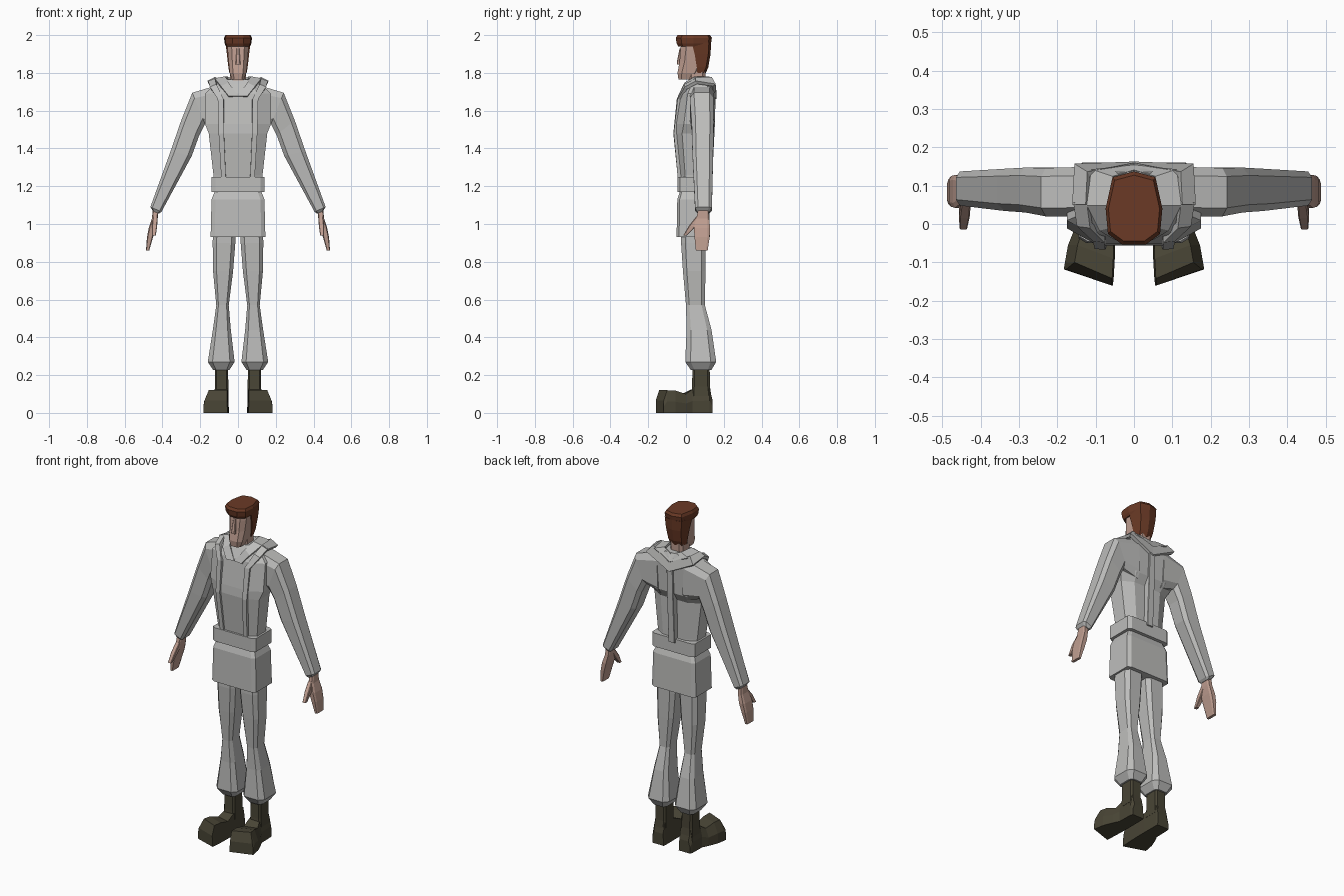
import bpy, bmesh
from mathutils import Vector


def material(name, r, g, b):
    m = bpy.data.materials.new(name)
    m.diffuse_color = (r, g, b, 1)
    return m


CLOTH = material("grey cloth", 0.51, 0.51, 0.50)
SKIN = material("skin", 0.52, 0.34, 0.28)
HAIR = material("brown hair", 0.145, 0.042, 0.019)
BOOT = material("dark leather", 0.066, 0.059, 0.036)


def finish(name, bm, mat, mirror=False):
    bmesh.ops.recalc_face_normals(bm, faces=bm.faces[:])
    me = bpy.data.meshes.new(name)
    bm.to_mesh(me)
    bm.free()
    me.materials.append(mat)
    ob = bpy.data.objects.new(name, me)
    bpy.context.collection.objects.link(ob)
    if mirror:
        ob.modifiers.new("mirror", 'MIRROR').use_mirror_merge = False
    return ob


def octagon(a, b, y0, y1, cut):
    """Chamfered ring between (x, z) points a and b, spanning y0..y1."""
    mid = Vector(((a[0] + b[0]) / 2, (y0 + y1) / 2, (a[1] + b[1]) / 2))
    u = Vector(((b[0] - a[0]) / 2, 0, (b[1] - a[1]) / 2))
    v = Vector((0, (y1 - y0) / 2, 0))
    k = 1 - cut
    pat = [(1, k), (k, 1), (-k, 1), (-1, k), (-1, -k), (-k, -1), (k, -1), (1, -k)]
    return [mid + u * p + v * q for p, q in pat]


def loft(name, rings, mat, mirror=False):
    bm = bmesh.new()
    vs = [[bm.verts.new(p) for p in r] for r in rings]
    n = len(vs[0])
    for a, b in zip(vs, vs[1:]):
        for i in range(n):
            j = (i + 1) % n
            bm.faces.new((a[i], a[j], b[j], b[i]))
    bm.faces.new(vs[0])
    bm.faces.new(vs[-1])
    return finish(name, bm, mat, mirror)


def stack(name, rows, mat, cut=0.35, mirror=False):
    """Rows of (z, x0, x1, y front, y back)."""
    return loft(name, [octagon((x0, z), (x1, z), y0, y1, cut)
                       for z, x0, x1, y0, y1 in rows], mat, mirror)


def body(name, rows, mat, cut=0.35):
    """Centred rows of (z, half width, y front, y back)."""
    return stack(name, [(z, -w, w, a, b) for z, w, a, b in rows], mat, cut)


def ribbon(name, left, right, thick, mat):
    """Thick mirrored band between two edge lines."""
    bm = bmesh.new()
    a = [bm.verts.new(p) for p in left]
    b = [bm.verts.new(p) for p in right]
    for i in range(len(a) - 1):
        bm.faces.new((a[i], b[i], b[i + 1], a[i + 1]))
    ob = finish(name, bm, mat)
    s = ob.modifiers.new("thickness", 'SOLIDIFY')
    s.thickness, s.offset = thick, 0
    ob.modifiers.new("mirror", 'MIRROR').use_mirror_merge = False
    return ob


# Jacket body with overhanging upper back
body("jacket_body", [
    (1.20, .130, -.030, .110), (1.26, .130, -.035, .110),
    (1.48, .155, -.056, .112), (1.53, .175, -.052, .142),
    (1.69, .175, -.028, .148), (1.74, .125, .000, .145),
    (1.765, .075, .015, .135)], CLOTH, .42)

# Belt and tunic skirt
body("belt", [(1.17, .141, -.046, .128), (1.25, .141, -.046, .128)], CLOTH, .15)
body("tunic_skirt", [(.93, .145, -.050, .127), (1.13, .140, -.046, .122),
                     (1.18, .120, -.030, .105)], CLOTH, .15)

# Sleeves
loft("sleeve", [octagon(a, b, y0, y1, .35) for a, b, y0, y1 in [
    ((.08, 1.50), (.09, 1.74), .02, .150),
    ((.175, 1.53), (.242, 1.695), .02, .146),
    ((.205, 1.47), (.300, 1.55), .030, .147),
    ((.245, 1.36), (.357, 1.385), .034, .144),
    ((.405, 1.065), (.464, 1.090), .048, .137),
    ((.418, 1.055), (.450, 1.068), .060, .125)]], CLOTH, True)

# Hands: palm with fingers, and a thumb
stack("hand", [(1.08, .420, .452, .065, .118), (1.03, .425, .455, .055, .122),
               (.98, .435, .472, .042, .128), (.93, .450, .482, .045, .125),
               (.86, .470, .487, .052, .115)], SKIN, .3, True)
stack("thumb", [(1.04, .425, .450, .055, .090), (.99, .428, .456, .015, .055),
                (.94, .435, .455, -.014, .006)], SKIN, .25, True)

# Trousers
stack("trouser_leg", [
    (1.00, .012, .132, -.025, .105), (.90, .014, .134, -.026, .104),
    (.75, .026, .132, -.016, .103), (.57, .049, .115, .000, .100),
    (.44, .038, .133, .003, .135), (.27, .018, .160, -.004, .160),
    (.228, .045, .132, .025, .135)], CLOTH, .35, True)

# Boots: shaft, then foot profile from heel to splayed toe
stack("boot_shaft", [(.26, .053, .122, .035, .125), (.14, .051, .122, .032, .127),
                     (.09, .050, .126, .028, .134)], BOOT, .25, True)


def foot_ring(x0, x1, yin, yout, h, bevel):
    return [(x0, yin, 0), (x1, yout, 0), (x1, yout, h * .5),
            (x1 - bevel, yout, h), (x0 + .004, yin, h)]


loft("boot_foot", [foot_ring(*r) for r in [
    (.050, .125, .140, .140, .07, .012), (.048, .130, .125, .125, .13, .012),
    (.048, .132, .030, .035, .125, .015), (.048, .150, -.02, .00, .10, .02),
    (.050, .172, -.09, -.055, .118, .025), (.053, .180, -.142, -.10, .12, .025),
    (.055, .183, -.160, -.118, .065, .006)]], BOOT, True)

# Neck, head and nose
body("neck", [(1.68, .042, .010, .100), (1.84, .042, .015, .105)], SKIN)
body("head", [(1.765, .032, -.040, .035), (1.80, .044, -.045, .070),
              (1.86, .050, -.034, .100), (1.92, .055, -.030, .115),
              (1.96, .056, -.025, .118)], SKIN, .4)
body("nose", [(1.845, .014, -.049, -.02), (1.86, .012, -.048, -.02),
              (1.93, .007, -.034, -.02)], SKIN, .3)


# Hair: crown with a centre point at the back, plus back and sides
def crown(z, s):
    half = [(.030, -.054), (.068, -.026), (.074, .040), (.056, .122)]
    pts = half + [(0, .137)] + [(-x, y) for x, y in reversed(half)]
    return [(x * s, .04 + (y - .04) * s, z) for x, y in pts]


loft("hair_crown", [crown(1.94, .86), crown(1.955, .95), crown(1.985, 1),
                    crown(2.0, .90)], HAIR)


def nape(z, w, y0, y1):
    return [(-w, y0, z), (w, y0, z), (w * .85, y1 - .012, z),
            (0, y1, z), (-w * .85, y1 - .012, z)]


loft("hair_back", [nape(1.80, .046, .060, .105), nape(1.83, .051, .057, .118),
                   nape(1.90, .059, .046, .130), nape(1.96, .066, .030, .133)], HAIR)

# Front bands running over the shoulders
ribbon("front_band",
       [(.064, -.034, 1.24), (.074, -.058, 1.48), (.076, -.040, 1.66), (.112, -.004, 1.735),
        (.120, .060, 1.765)],
       [(.088, -.034, 1.24), (.102, -.056, 1.48), (.106, -.036, 1.66), (.146, .000, 1.72),
        (.155, .060, 1.752)], .018, CLOTH)

# Hood collar: shoulder roll narrowing to a point at the back
ribbon("hood_edge",
       [(.120, .050, 1.768), (.118, .130, 1.772), (.000, .150, 1.715)],
       [(.155, .050, 1.750), (.152, .150, 1.735), (.000, .153, 1.660)], .02, CLOTH)

# Inner collar meeting in a V below the chin
ribbon("inner_collar",
       [(.000, -.030, 1.675), (.050, -.002, 1.745), (.066, .050, 1.775),
        (.055, .120, 1.775), (.000, .135, 1.755)],
       [(.050, -.036, 1.675), (.090, -.012, 1.725), (.122, .050, 1.765),
        (.110, .140, 1.760), (.000, .148, 1.715)], .014, CLOTH)

# Raised strip down the centre of the back
body("back_strip", [(1.23, .020, .09, .138), (1.53, .020, .10, .153),
                    (1.70, .020, .11, .157)], CLOTH, .1)
